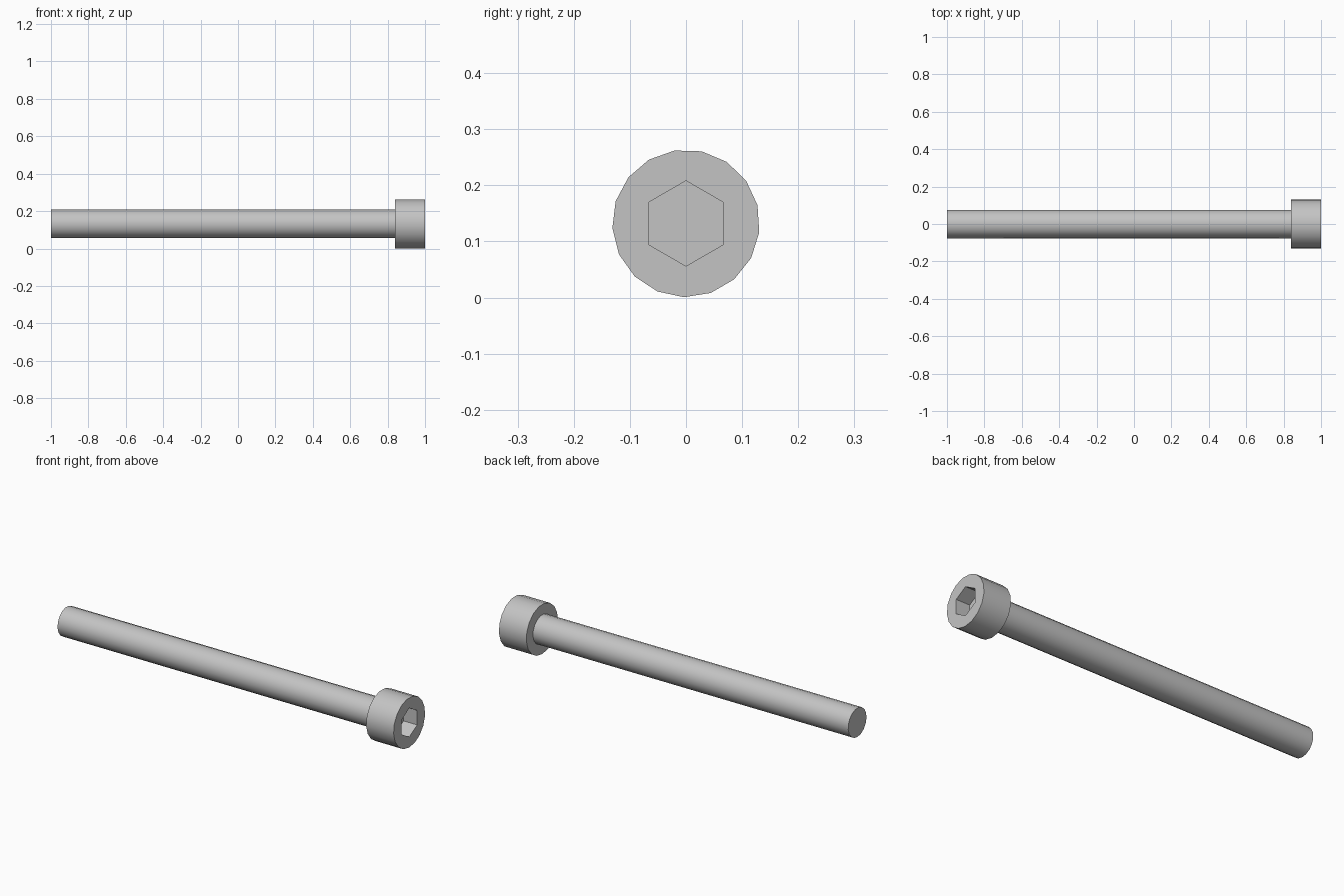
import bpy
import bmesh
from math import cos, sin, pi, radians

if "Cube" in bpy.data.objects:
    bpy.data.objects.remove(bpy.data.objects["Cube"], do_unlink=True)

AXIS_Z = 0.132
SIDES = 17
TURN = radians(-6.9)

steel = bpy.data.materials.new("light_grey_steel")
steel.use_nodes = True
grey = (0.55, 0.55, 0.55, 1)
steel.diffuse_color = grey
steel.node_tree.nodes["Principled BSDF"].inputs["Base Color"].default_value = grey


def ring(bm, x, radius, sides, turn):
    """Regular polygon of vertices around the bolt axis."""
    angles = [turn + 2 * pi * i / sides for i in range(sides)]
    return [bm.verts.new((x, radius * cos(a), AXIS_Z + radius * sin(a))) for a in angles]


def wall(bm, a, b):
    """Quads joining two rings."""
    for i in range(len(a)):
        j = (i + 1) % len(a)
        bm.faces.new((a[i], a[j], b[j], b[i]))


def loop_edges(bm, verts):
    return [bm.edges.get((v, verts[i - 1])) for i, v in enumerate(verts)]


def finish(bm, name):
    bmesh.ops.recalc_face_normals(bm, faces=bm.faces)
    mesh = bpy.data.meshes.new(name)
    bm.to_mesh(mesh)
    bm.free()
    mesh.materials.append(steel)
    obj = bpy.data.objects.new(name, mesh)
    bpy.context.collection.objects.link(obj)
    bpy.ops.object.select_all(action='DESELECT')
    obj.select_set(True)
    bpy.context.view_layer.objects.active = obj
    bpy.ops.object.shade_smooth_by_angle(angle=radians(30))


# Shaft: plain rod running slightly into the head
bm = bmesh.new()
tip = ring(bm, -1, 0.0765, SIDES, TURN)
root = ring(bm, 0.86, 0.0765, SIDES, TURN)
wall(bm, tip, root)
bm.faces.new(tip)
bm.faces.new(root)
finish(bm, "shaft")

# Head: cylinder with a hexagonal socket sunk into its end face
bm = bmesh.new()
back = ring(bm, 0.84, 0.1315, SIDES, TURN)
rim = ring(bm, 1, 0.1315, SIDES, TURN)
socket_mouth = ring(bm, 1, 0.076, 6, pi / 6)
socket_floor = ring(bm, 0.92, 0.076, 6, pi / 6)
wall(bm, back, rim)
wall(bm, socket_mouth, socket_floor)
bm.faces.new(back)
bm.faces.new(socket_floor)
bmesh.ops.triangle_fill(bm, use_beauty=True, normal=(1, 0, 0),
                        edges=loop_edges(bm, rim) + loop_edges(bm, socket_mouth))
finish(bm, "socket_head")
